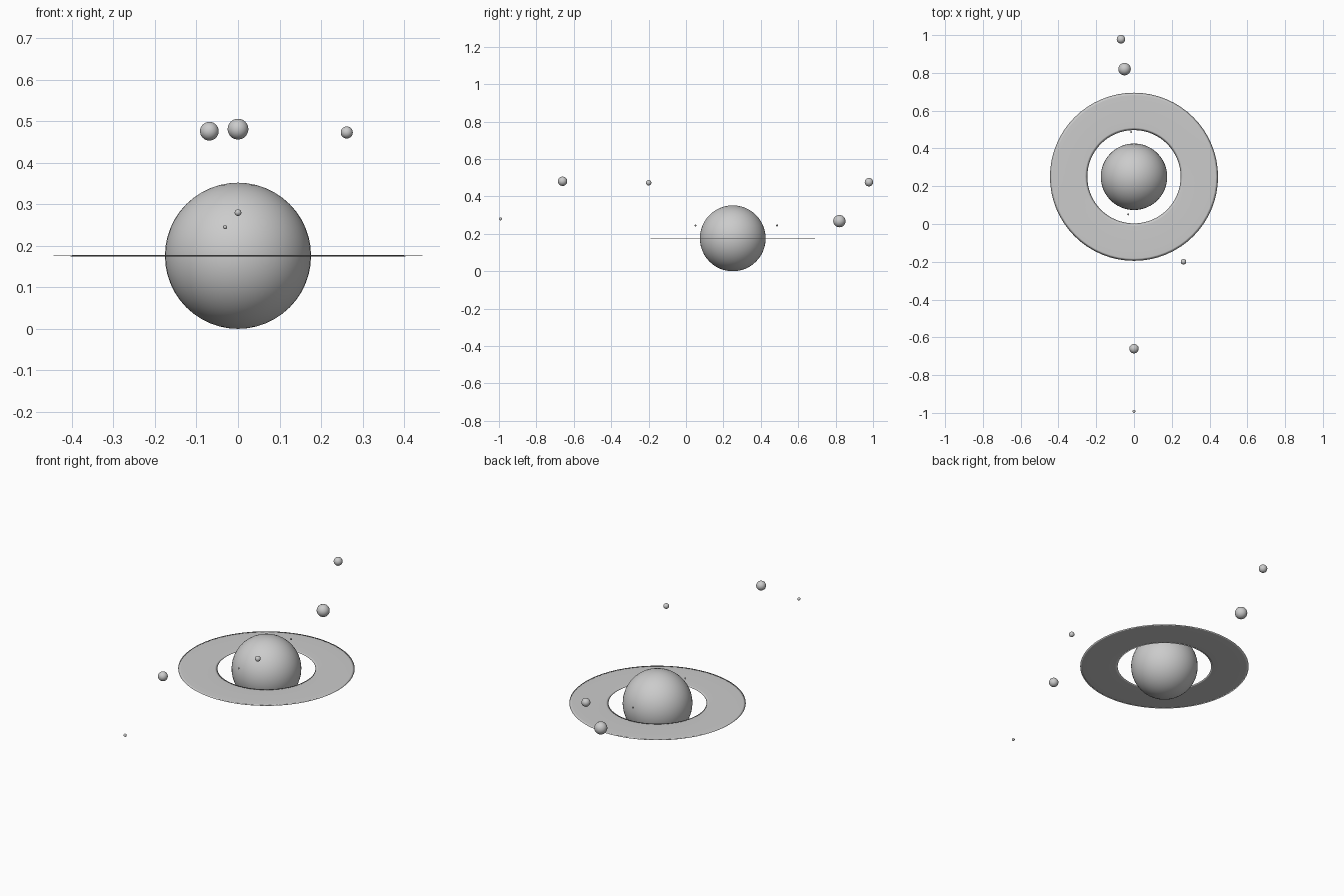
import bpy
import bmesh
from math import cos, sin, tau

if "Cube" in bpy.data.objects:
    bpy.data.objects.remove(bpy.data.objects["Cube"], do_unlink=True)

grey = bpy.data.materials.new("light grey")
grey.use_nodes = True
colour = (0.6, 0.6, 0.6, 1)
grey.diffuse_color = colour
grey.node_tree.nodes["Principled BSDF"].inputs["Base Color"].default_value = colour


def add_object(name, bm, location):
    mesh = bpy.data.meshes.new(name)
    bmesh.ops.recalc_face_normals(bm, faces=bm.faces)
    for face in bm.faces:
        face.smooth = True
    bm.to_mesh(mesh)
    bm.free()
    mesh.materials.append(grey)
    obj = bpy.data.objects.new(name, mesh)
    obj.location = location
    bpy.context.collection.objects.link(obj)
    return obj


def ball(name, radius, location, segments=32):
    bm = bmesh.new()
    bmesh.ops.create_uvsphere(bm, u_segments=segments, v_segments=segments // 2, radius=radius)
    return add_object(name, bm, location)


def flat_ring(name, inner, outer, half_thickness, location, around=64, section=12):
    # Torus squashed into a thin disc with rounded rims
    bm = bmesh.new()
    middle, half_width = (inner + outer) / 2, (outer - inner) / 2
    loops = []
    for i in range(around):
        a = tau * i / around
        loop = []
        for j in range(section):
            b = tau * j / section
            r = middle + half_width * cos(b)
            loop.append(bm.verts.new((r * cos(a), r * sin(a), half_thickness * sin(b))))
        loops.append(loop)
    for i in range(around):
        here, there = loops[i], loops[(i + 1) % around]
        for j in range(section):
            k = (j + 1) % section
            bm.faces.new((here[j], there[j], there[k], here[k]))
    return add_object(name, bm, location)


# Planet and its ring
centre = (0, 0.25, 0.176)
ball("planet", 0.176, centre, 48)
flat_ring("planet_ring", 0.247, 0.445, 0.0015, centre)

# Moons scattered around the planet
moons = {
    "back_high_moon": (0.0225, (-0.069, 0.978, 0.476)),
    "back_large_moon": (0.033, (-0.05, 0.82, 0.268)),
    "front_high_moon": (0.025, (0, -0.66, 0.481)),
    "side_moon": (0.0145, (0.262, -0.2, 0.473)),
    "front_far_moon": (0.008, (0, -0.992, 0.28)),
    "inner_front_moonlet": (0.005, (-0.031, 0.051, 0.245)),
    "inner_back_moonlet": (0.005, (-0.015, 0.487, 0.245)),
}
for name, (radius, location) in moons.items():
    ball(name, radius, location)
